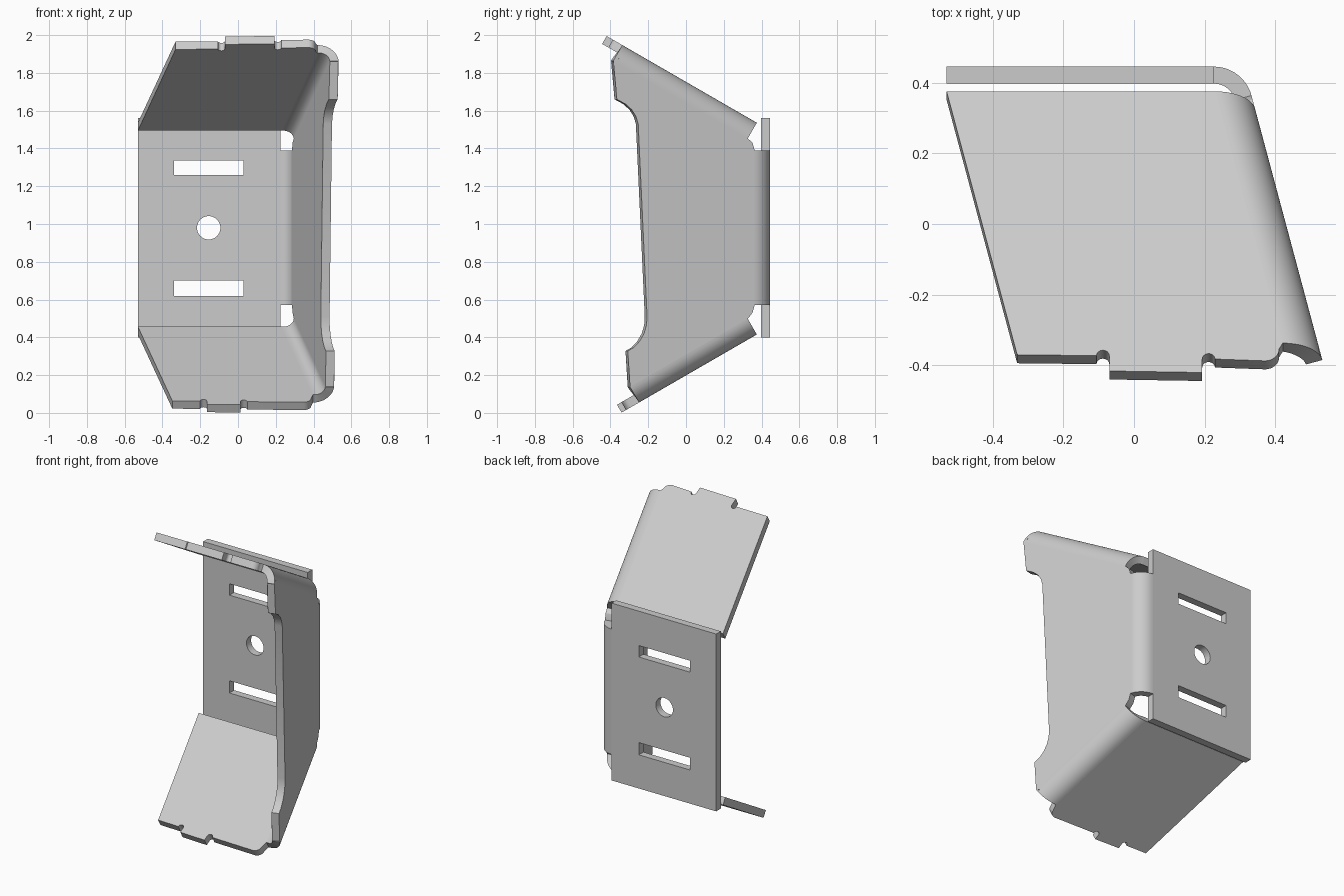
import bpy, bmesh, math
from mathutils import Vector, Matrix

cube = bpy.data.objects.get("Cube")
if cube:
    bpy.data.objects.remove(cube, do_unlink=True)

THICK, RADIUS = 0.048, 0.11
SIN15, COS15 = math.sin(math.radians(15)), math.cos(math.radians(15))
SIN30, COS30 = 0.5, math.cos(math.radians(30))

steel = bpy.data.materials.new("grey_steel")
steel.use_nodes = True
GREY = (0.6, 0.6, 0.6, 1)
steel.diffuse_color = GREY
steel.node_tree.nodes["Principled BSDF"].inputs["Base Color"].default_value = GREY


def finish(name, bm):
    bmesh.ops.remove_doubles(bm, verts=bm.verts, dist=0.0001)
    bmesh.ops.recalc_face_normals(bm, faces=bm.faces)
    mesh = bpy.data.meshes.new(name)
    bm.to_mesh(mesh)
    bm.free()
    mesh.materials.append(steel)
    ob = bpy.data.objects.new(name, mesh)
    bpy.context.collection.objects.link(ob)
    bpy.ops.object.select_all(action='DESELECT')
    ob.select_set(True)
    bpy.context.view_layer.objects.active = ob
    bpy.ops.object.shade_smooth_by_angle(angle=math.radians(30))


def plate(name, loops, origin, u, v, n):
    """Flat sheet from an outline plus holes; origin lies on the outer face."""
    curve = bpy.data.curves.new(name + "_outline", 'CURVE')
    curve.dimensions, curve.fill_mode, curve.extrude = '2D', 'BOTH', THICK / 2
    for pts in loops:
        spline = curve.splines.new('POLY')
        spline.points.add(len(pts) - 1)
        for p, (a, b) in zip(spline.points, pts):
            p.co = (a, b, 0, 1)
        spline.use_cyclic_u = True
    helper = bpy.data.objects.new(name + "_outline", curve)
    bpy.context.collection.objects.link(helper)
    bpy.context.view_layer.update()
    mesh = bpy.data.meshes.new_from_object(
        helper.evaluated_get(bpy.context.evaluated_depsgraph_get()))
    bm = bmesh.new()
    bm.from_mesh(mesh)
    bpy.data.objects.remove(helper, do_unlink=True)
    bpy.data.curves.remove(curve)
    bpy.data.meshes.remove(mesh)
    basis = Matrix((u, v, n)).transposed().to_4x4()
    basis.translation = origin - n * THICK / 2
    bm.transform(basis)
    finish(name, bm)


def bend(name, n1, p1, n2, p2, along, s0, s1, steps=14):
    """Rolled corner between two outer planes; returns outer tangent corners."""
    k, e1, e2 = n1.dot(n2), n1.dot(p1) - RADIUS, n2.dot(p2) - RADIUS
    centre = (n1 * (e1 - k * e2) + n2 * (e2 - k * e1)) / (1 - k * k)
    axis = n1.cross(n2).normalized()
    bm, rows, corners = bmesh.new(), [], []
    for i in range(steps + 1):
        r = n1.slerp(n2, i / steps)
        outer = centre + r * RADIUS
        ends = [outer + axis * ((s - along.dot(outer)) / along.dot(axis)) for s in (s0, s1)]
        corners.append(ends)
        rows.append([bm.verts.new(p) for p in
                     (ends[0], ends[1], ends[1] - r * THICK, ends[0] - r * THICK)])
    for a, b in zip(rows, rows[1:]):
        for j in range(4):
            bm.faces.new((a[j], a[(j + 1) % 4], b[(j + 1) % 4], b[j]))
    bm.faces.new(rows[0])
    bm.faces.new(rows[-1])
    finish(name, bm)
    return corners[0], corners[-1]


def arc(cx, cy, r, a0, a1, n=8):
    angles = [math.radians(a0 + (a1 - a0) * i / n) for i in range(n + 1)]
    return [(cx + r * math.cos(a), cy + r * math.sin(a)) for a in angles]


def rect(x0, x1, y0, y1):
    return [(x0, y0), (x1, y0), (x1, y1), (x0, y1)]


X, Y, Z = Vector((1, 0, 0)), Vector((0, 1, 0)), Vector((0, 0, 1))
back_point = Vector((0, 0.445, 0))
wall_n = Vector((COS15, SIN15, 0))
wall_u = Vector((SIN15, -COS15, 0))
wall_point = wall_n * 0.415
wall_origin = Vector((0.415 / COS15, 0, 0))

# Back plate with two slots and a round hole
back_bend, wall_back = bend("back_bend", Y, back_point, wall_n, wall_point, Z, 0.57, 1.39)
hole = arc(-0.155, 0.98, 0.062, 0, 360, 32)[:-1]
plate("back_plate", [rect(-0.53, back_bend[0].x, 0.40, 1.56), hole,
                     rect(-0.34, 0.03, 1.26, 1.335), rect(-0.34, 0.03, 0.62, 0.70)],
      back_point, X, Z, Y)


# Slanted flanges with a notched tab on the front edge
def flange(name, sign, rear_z, tab, front, tab_s, bend_s):
    n = Vector((0, SIN30, sign * COS30))
    d = Vector((0, -COS30, sign * SIN30))
    rear = Vector((0, 0.375, rear_z))
    base = d.dot(rear)
    own, wall = bend(name + "_bend", n, rear, wall_n, wall_point, d, base, base + bend_s)
    left, right = front
    t0, t1 = tab
    w = 0.018
    x_end = own[1].x
    outline = [(-0.53, 0), (-0.53 + left * SIN15 / COS15 * COS30, left)]
    outline += arc(t0 - w, left + 0.003, w, 180, 360)
    outline += [(t0, tab_s), (t1, tab_s + 0.005)]
    outline += arc(t1 + w, right - 0.006, w, 180, 360)
    outline += arc(x_end - 0.05, right - 0.04, 0.04, 90, 0)
    outline += [(x_end, bend_s), (own[0].x, 0)]
    plate(name, [outline], rear, X, d, n)
    return wall


top_wall = flange("top_flange", 1, 1.536, (-0.07, 0.193), (0.86, 0.88), 0.913, 0.822)
low_wall = flange("bottom_flange", -1, 0.415, (-0.165, 0.013), (0.785, 0.80), 0.822, 0.72)

# Side wall with a recessed front edge and relieved corners, as (y, z) points
side = [(wall_back[0].y, 0.57), (0.352, 0.53), (low_wall[0].y, low_wall[0].z),
        (low_wall[1].y, low_wall[1].z), (-0.272, 0.128), (-0.293, 0.135),
        (-0.308, 0.328), (-0.275, 0.347), (-0.245, 0.38), (-0.222, 0.42),
        (-0.209, 0.465), (-0.206, 0.51), (-0.253, 1.53), (-0.265, 1.57),
        (-0.287, 1.605), (-0.32, 1.635), (-0.366, 1.66), (-0.378, 1.868),
        (-0.355, 1.875), (top_wall[1].y, top_wall[1].z),
        (top_wall[0].y, top_wall[0].z), (0.352, 1.43), (wall_back[1].y, 1.39)]
plate("side_wall", [[(-y / COS15, z) for y, z in side]], wall_origin, wall_u, Z, wall_n)
